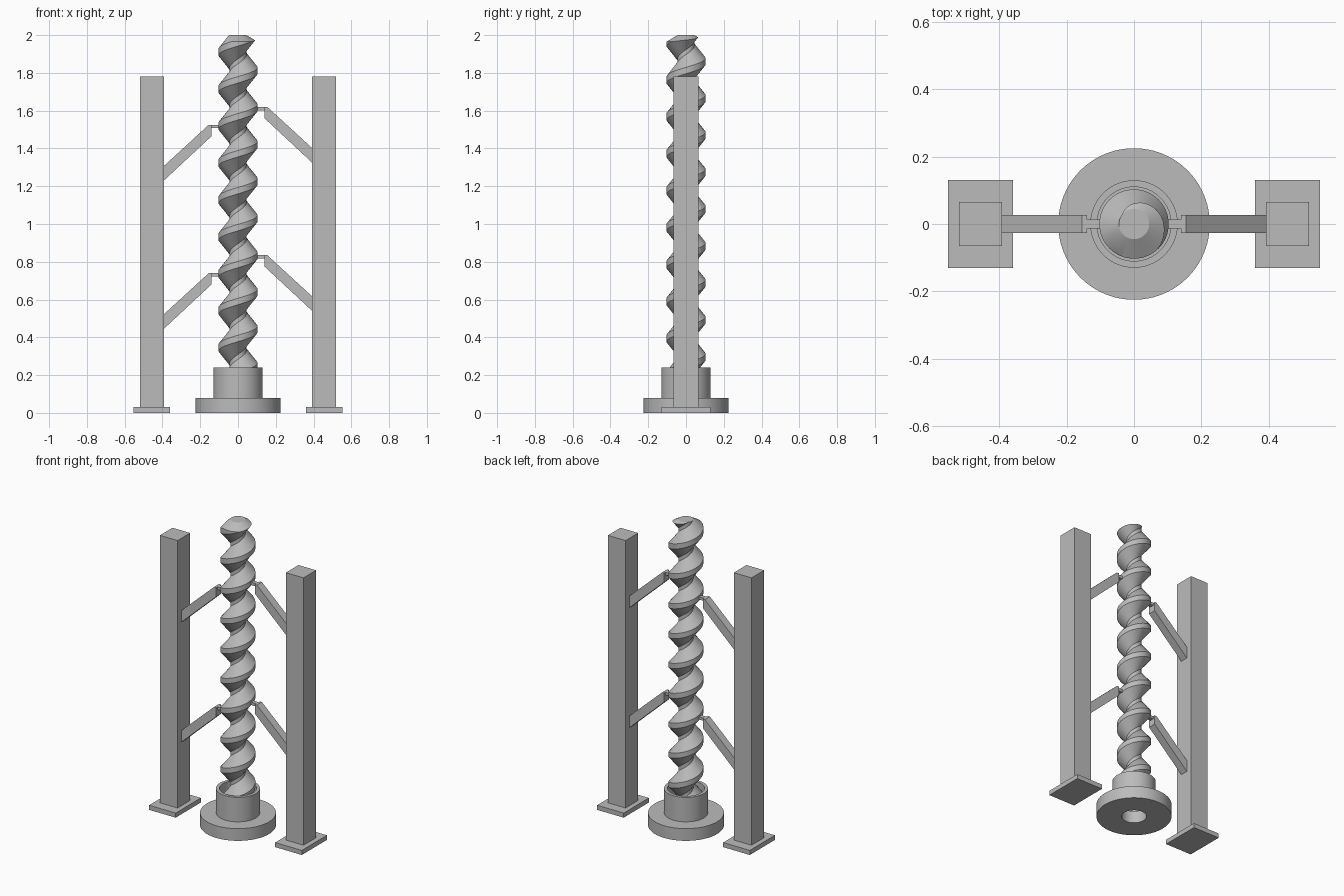
import bpy, bmesh, math

if "Cube" in bpy.data.objects:
    bpy.data.objects.remove(bpy.data.objects["Cube"])

grey = bpy.data.materials.new("plain grey")
grey.use_nodes = True
COLOUR = (0.5, 0.5, 0.5, 1)
grey.diffuse_color = COLOUR
grey.node_tree.nodes["Principled BSDF"].inputs["Base Color"].default_value = COLOUR


def finish(name, bm, smooth=False):
    bmesh.ops.recalc_face_normals(bm, faces=bm.faces)
    mesh = bpy.data.meshes.new(name)
    bm.to_mesh(mesh)
    bm.free()
    mesh.materials.append(grey)
    obj = bpy.data.objects.new(name, mesh)
    bpy.context.collection.objects.link(obj)
    if smooth:
        smooth_shade(obj)
    return obj


def smooth_shade(obj):
    bpy.ops.object.select_all(action='DESELECT')
    obj.select_set(True)
    bpy.context.view_layer.objects.active = obj
    bpy.ops.object.shade_smooth_by_angle(angle=math.radians(25))


def box(name, x, y, z):
    bm = bmesh.new()
    bmesh.ops.create_cube(bm, size=1)
    for v in bm.verts:
        v.co = [lo + (c + 0.5) * (hi - lo) for c, (lo, hi) in zip(v.co, (x, y, z))]
    return finish(name, bm)


def lathe(name, profile, closed, steps=96):
    """Spin (radius, z) points round the vertical axis."""
    bm = bmesh.new()
    verts = [bm.verts.new((r, 0, z)) for r, z in profile]
    edges = [bm.edges.new(p) for p in zip(verts, verts[1:])]
    if closed:
        edges.append(bm.edges.new((verts[-1], verts[0])))
    bmesh.ops.spin(bm, geom=verts + edges, axis=(0, 0, 1), cent=(0, 0, 0),
                   angle=math.tau, steps=steps)
    bmesh.ops.remove_doubles(bm, verts=bm.verts, dist=1e-5)
    return finish(name, bm, smooth=True)


def prism(name, outline, half_width, sx, dz):
    """Side outline in x-z, extruded evenly across y."""
    bm = bmesh.new()
    face = bm.faces.new([bm.verts.new((sx * x, -half_width, z + dz)) for x, z in outline])
    new = bmesh.ops.extrude_face_region(bm, geom=[face])["geom"]
    bmesh.ops.translate(bm, vec=(0, 2 * half_width, 0),
                        verts=[g for g in new if isinstance(g, bmesh.types.BMVert)])
    return finish(name, bm)


# Stepped base with a counterbored hole
lathe("base_socket", [(0.075, 0), (0.225, 0), (0.225, 0.08), (0.13, 0.08), (0.13, 0.24),
                      (0.11, 0.24), (0.11, 0.08), (0.075, 0.08)], closed=True)

# Single-start thread: four strands per pitch, swept along a helix
PITCH, CORE, CREST, TOP = 0.1956, 0.045, 0.103, 2.0
STEPS, TURNS = 64, 13
strands = [(CREST, -0.017), (CREST, 0.017), (CORE, 0.085), (CORE, PITCH - 0.085)]
start = TOP + 0.008 - 11 * PITCH
bm = bmesh.new()
rows = []
for r, offset in strands:
    row = []
    for s in range(STEPS * TURNS + 1):
        a = math.tau * s / STEPS
        row.append(bm.verts.new((r * math.cos(a), r * math.sin(a),
                                 start + offset + PITCH * s / STEPS)))
    rows.append(row)
rows.append(rows[0][STEPS:])
for low, high in zip(rows, rows[1:]):
    for i in range(min(len(low), len(high)) - 1):
        bm.faces.new((low[i], low[i + 1], high[i + 1], high[i]))
for z, normal in ((0.06, -1), (TOP + 0.05, 1)):
    bmesh.ops.bisect_plane(bm, geom=bm.verts[:] + bm.edges[:] + bm.faces[:],
                           plane_co=(0, 0, z), plane_no=(0, 0, normal), clear_outer=True)
    rim = [e for e in bm.edges if e.is_boundary and all(abs(v.co.z - z) < 1e-4 for v in e.verts)]
    bmesh.ops.holes_fill(bm, edges=rim)
screw = finish("screw", bm)

# Trim the screw to length, with a conical tip
trimmer = lathe("screw_trimmer", [(0, 0.08), (0.13, 0.08), (0.13, TOP - 0.051),
                                  (CORE, TOP), (0, TOP)], closed=False)
trimmer.hide_render = True
trim = screw.modifiers.new("trim", 'BOOLEAN')
trim.operation, trim.solver, trim.object = 'INTERSECT', 'EXACT', trimmer
bpy.context.view_layer.objects.active = screw
bpy.ops.object.modifier_apply(modifier="trim")
bpy.data.objects.remove(trimmer)
smooth_shade(screw)

# Side posts, feet and bent braces
arm = [(0.40, -0.225), (0.155, 0), (0.14, 0), (0.14, -0.06), (0.40, -0.302)]
tip = [(0.15, 0), (0.10, 0), (0.10, -0.018), (0.15, -0.018)]
for side, sx, lift in (("left", 1, 0.095), ("right", -1, 0)):
    def span(a, b):
        return sorted((sx * a, sx * b))
    box(side + "_foot", span(0.36, 0.553), (-0.13, 0.13), (0, 0.03))
    box(side + "_post", span(0.392, 0.52), (-0.065, 0.065), (0.03, 1.78))
    for level, z in (("lower", 0.74), ("upper", 1.525)):
        prism(f"{side}_{level}_brace", arm, 0.026, sx, z + lift)
        prism(f"{side}_{level}_brace_tip", tip, 0.013, sx, z + lift)
